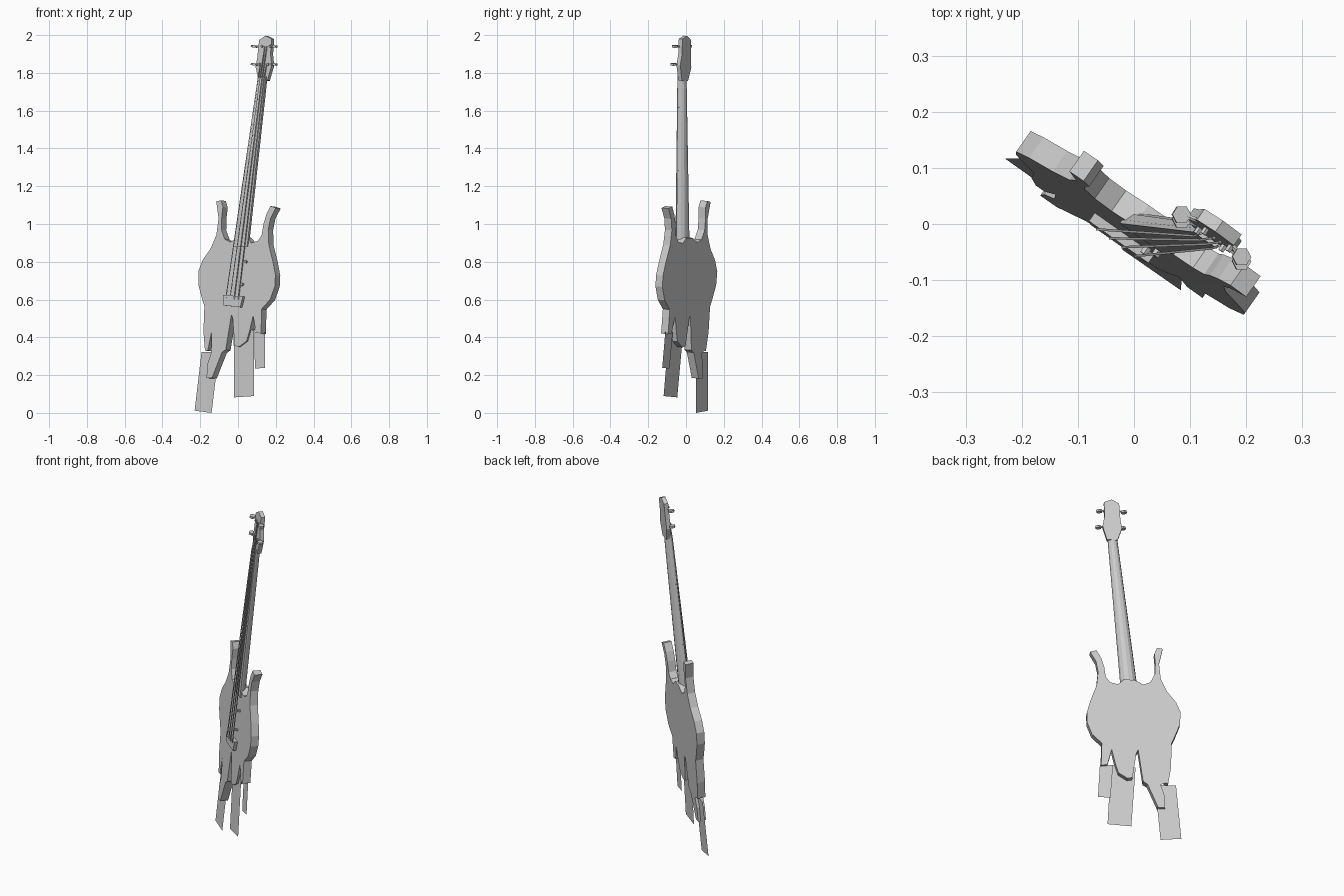
import bpy, bmesh, math
from mathutils import Vector

if "Cube" in bpy.data.objects:
    bpy.data.objects.remove(bpy.data.objects["Cube"])

# The instrument leans in one slanted plane: y = Y0 + BX*x + CZ*z is its front face
Y0, BX, CZ = -0.082, -0.70, 0.085
BACK = Vector((-BX, 1, -CZ)).normalized()
AXIS = Vector((0.128, BX * 0.128 + CZ, 1)).normalized()


def P(x, z, d=0.0):
    """Point seen at (x, z) from the front, pushed d behind the front face."""
    return Vector((x, Y0 + BX * x + CZ * z, z)) + BACK * d


def mid(z):
    """x of the neck centre line at height z."""
    return -0.02 + 0.128 * (z - 0.6)


def finish(name, bm):
    bmesh.ops.recalc_face_normals(bm, faces=bm.faces)
    me = bpy.data.meshes.new(name)
    bm.to_mesh(me)
    bm.free()
    ob = bpy.data.objects.new(name, me)
    bpy.context.collection.objects.link(ob)
    return ob


def loft(name, rings):
    bm = bmesh.new()
    vs = [[bm.verts.new(p) for p in r] for r in rings]
    n = len(vs[0])
    for a, b in zip(vs, vs[1:]):
        for i in range(n):
            j = (i + 1) % n
            bm.faces.new((a[i], a[j], b[j], b[i]))
    bm.faces.new(vs[0])
    if len(vs) > 1:
        bm.faces.new(vs[-1])
    return finish(name, bm)


def slab(name, outline, d0, d1):
    return loft(name, [[P(x, z, d) for x, z in outline] for d in (d0, d1)])


def rod(name, a, b, r, sides):
    q = (b - a).to_track_quat('Z', 'Y')
    ang = [2 * math.pi * (i + 0.5) / sides for i in range(sides)]
    ring = [q @ Vector((r * math.cos(t), r * math.sin(t), 0)) for t in ang]
    return loft(name, [[a + v for v in ring], [b + v for v in ring]])


# Body with two horns on top and four pointed tails below
body = [(-.115, 1.12), (-.09, 1.125), (-.08, 1.09), (-.087, 1.03), (-.088, .97),
        (-.07, .92), (-.04, .905), (0, .93), (.045, .93), (.07, .90), (.105, .91),
        (.125, .94), (.135, 1.0), (.15, 1.05), (.172, 1.095), (.2, 1.085), (.172, 1.03),
        (.16, .97), (.163, .89), (.185, .80), (.198, .73), (.195, .67), (.17, .60),
        (.125, .55), (.122, .42), (.095, .425), (.08, .515),
        (.06, .43), (.045, .38), (.005, .35), (-.018, .355), (-.028, .50), (-.035, .52),
        (-.065, .335), (-.085, .32), (-.138, .185), (-.167, .185), (-.16, .265),
        (-.142, .32), (-.14, .44), (-.122, .52),
        (-.160, .33), (-.175, .33), (-.183, .43), (-.178, .565), (-.192, .61),
        (-.21, .68), (-.21, .75), (-.187, .81), (-.145, .87), (-.115, .94), (-.103, 1.03)]
slab("body", body, 0, .045)

# Thin hanging strips below the tails
strips = [("left", [(-.21, .325), (-.118, .325), (-.157, .002), (-.247, .014)], .03),
          ("middle", [(-.03, .43), (.078, .44), (.077, .09), (-.027, .083)], .012),
          ("right", [(.07, .43), (.127, .43), (.127, .24), (.072, .237)], .03)]
for side, quad, d in strips:
    loft(side + "_strip", [[P(x, z, d) for x, z in quad]])

# Neck: flat front, rounded back, tapering upwards
rings = []
for z, w, deep in ((.88, .037, .034), (1.72, .022, .026), (1.78, .021, .024)):
    arc = [math.pi * i / 6 for i in range(7)]
    rings.append([P(mid(z) + w * math.cos(t), z, deep * math.sin(t)) for t in arc])
loft("neck", rings)
slab("fretboard", [(mid(.88) - .037, .88), (mid(.88) + .037, .88),
                   (mid(1.78) + .021, 1.78), (mid(1.78) - .021, 1.78)], -.008, 0)

# Headstock
head = [(.109, 1.76), (.093, 1.83), (.102, 1.88), (.112, 1.975), (.145, 1.997),
        (.178, 1.98), (.172, 1.90), (.178, 1.84), (.155, 1.76)]
slab("headstock", head, .0, .024)

# Tuning pegs and string posts
for z in (1.94, 1.845):
    for side, x in (("left", .088), ("right", .195)):
        inner = P(.115 if side == "left" else .165, z, .004)
        outer = P(x, z, -.006)
        rod(side + "_peg_shaft", inner, outer, .005, 6)
        rod(side + "_peg_button", outer - AXIS * .006, outer + AXIS * .006, .017, 6)
        px = mid(z) + (-.022 if side == "left" else .022)
        rod(side + "_string_post", P(px, z, .005), P(px, z, -.012), .006, 6)

# Bridge and strings
slab("bridge", [(-.07, .622), (.036, .616), (.022, .558), (-.067, .568)], -.018, .002)
for i in range(4):
    k = (i - 1.5) / 1.5
    top = 1.94 if i in (1, 2) else 1.845
    nut = P(mid(1.77) + k * .016, 1.77, -.012)
    rod("string", P(mid(.6) + k * .034, .6, -.020), nut, .003, 4)
    rod("string_end", nut, P(mid(top) + k * .016, top, -.006), .003, 4)

# Small control knobs beside the strings
for x, z in ((.045, .80), (.025, .68)):
    rod("knob", P(x, z, .002), P(x, z, -.014), .008, 6)
